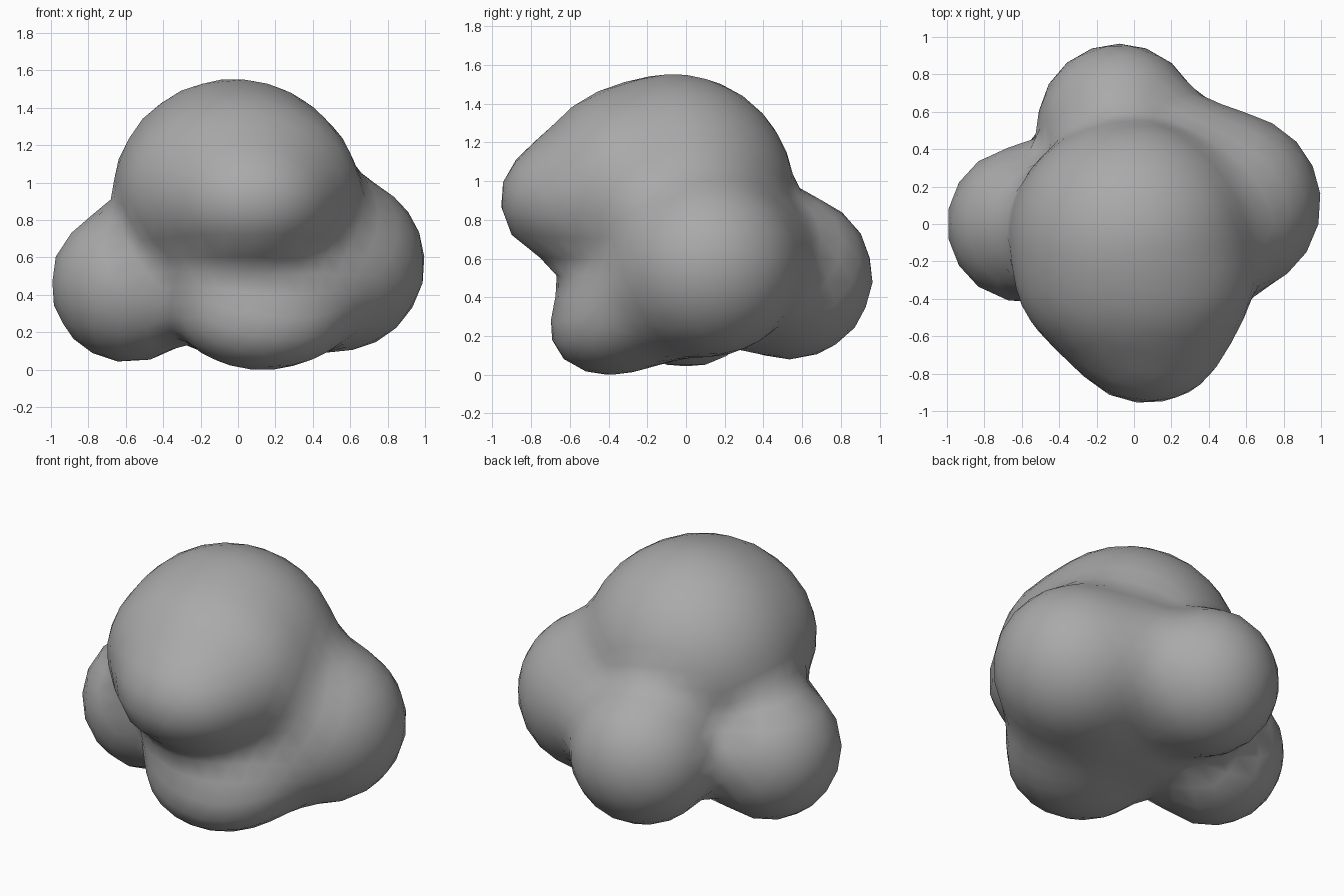
import bpy
import bmesh
from mathutils import Vector

cube = bpy.data.objects.get("Cube")
if cube:
    bpy.data.objects.remove(cube, do_unlink=True)

# Lobes of the blob: centre, radii and softness of the join to those before
LOBES = [
    ((-0.02, -0.07, 0.93), (0.65, 0.63, 0.62), 0),       # main dome
    ((0.01, -0.28, 0.96), (0.64, 0.51, 0.53), 0.05),     # dome front
    ((0.07, -0.60, 0.90), (0.42, 0.36, 0.33), 0.12),     # overhanging tip
    ((0.05, -0.05, 0.40), (0.50, 0.50, 0.31), 0.15),     # core
    ((0.04, -0.32, 0.47), (0.40, 0.32, 0.32), 0.10),     # neck under the tip
    ((-0.58, 0.00, 0.455), (0.42, 0.42, 0.42), 0.10),    # right lobe
    ((0.515, 0.11, 0.565), (0.485, 0.485, 0.475), 0.16), # left lobe
    ((-0.08, 0.53, 0.505), (0.435, 0.435, 0.43), 0.12),  # back lobe
    ((0.29, 0.33, 0.59), (0.34, 0.34, 0.34), 0.12),      # back left fill
    ((0.28, -0.17, 0.40), (0.40, 0.36, 0.30), 0.12),     # front left fill
    ((0.13, -0.42, 0.21), (0.36, 0.27, 0.21), 0.18),     # low front foot
]
CENTRE = Vector((0, 0, 0.6))


def distance(p):
    """Smoothly blended distance to all the lobes."""
    total = 9
    for c, r, soft in LOBES:
        q = Vector([(p[i] - c[i]) / r[i] for i in range(3)])
        d = (q.length - 1) * min(r)
        overlap = max(soft - abs(total - d), 0)
        total = min(total, d)
        if overlap > 0:
            total -= overlap * overlap / (4 * soft)
    return total


# Shrink a sphere inward onto the blended lobes
bm = bmesh.new()
bmesh.ops.create_icosphere(bm, subdivisions=4, radius=1)
for v in bm.verts:
    ray = v.co.normalized()
    t = 1.6
    for _ in range(80):
        t -= 0.8 * distance(CENTRE + ray * t)
    v.co = CENTRE + ray * t

# Rest the blob on the ground
low = min(v.co.z for v in bm.verts)
bmesh.ops.translate(bm, verts=bm.verts, vec=(0, 0, -low))
for f in bm.faces:
    f.smooth = True
mesh = bpy.data.meshes.new("blob_body")
bm.to_mesh(mesh)
bm.free()
body = bpy.data.objects.new("blob_body", mesh)
bpy.context.collection.objects.link(body)

# Plain grey surface
grey = bpy.data.materials.new("mid_grey")
grey.use_nodes = True
colour = (0.4, 0.4, 0.4, 1)
grey.diffuse_color = colour
grey.node_tree.nodes["Principled BSDF"].inputs["Base Color"].default_value = colour
mesh.materials.append(grey)
